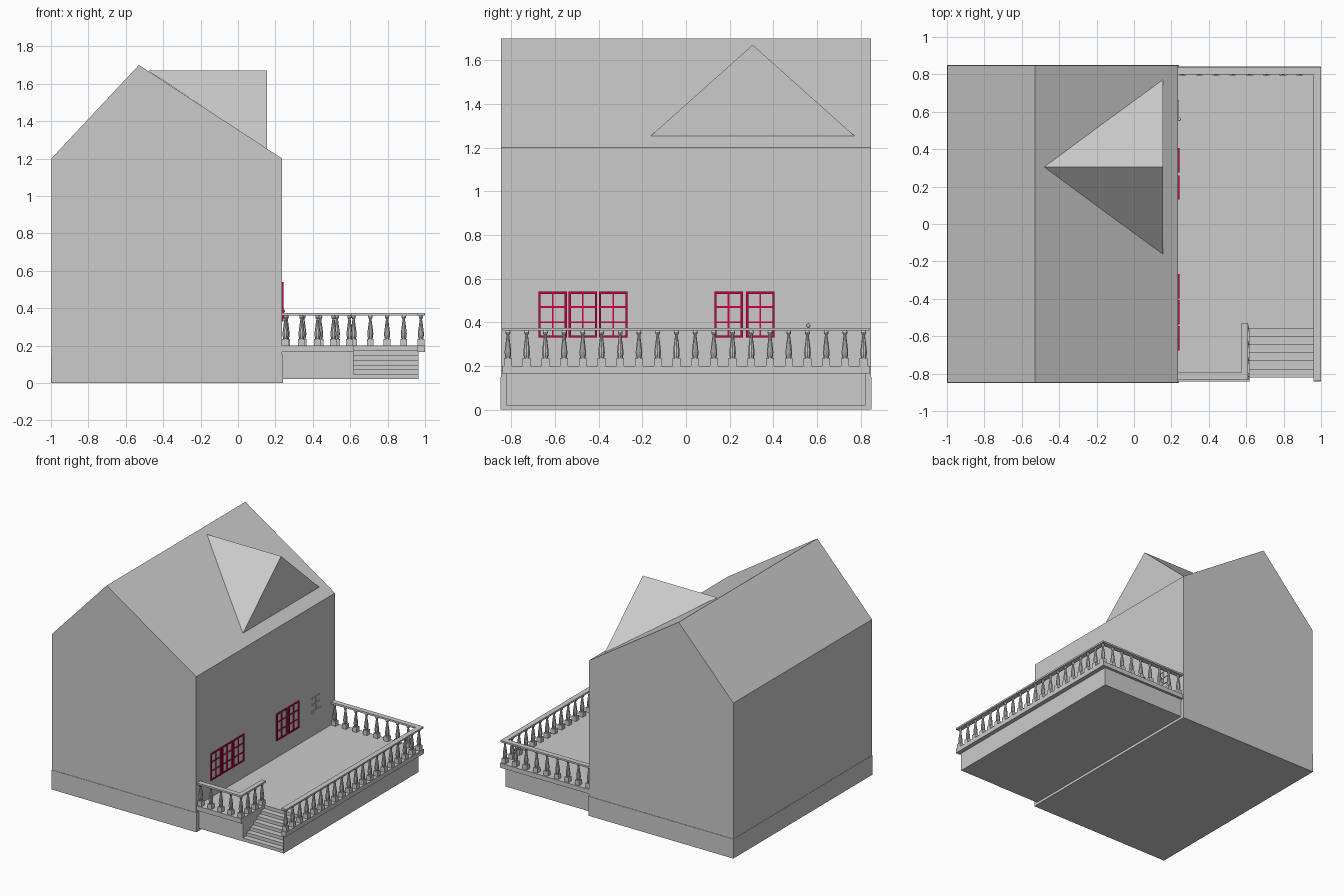
import bpy, bmesh, math
from mathutils import Vector

if "Cube" in bpy.data.objects:
    bpy.data.objects.remove(bpy.data.objects["Cube"])

red = bpy.data.materials.new("window_red")
red.diffuse_color = (0.6, 0.0, 0.06, 1)
red.use_nodes = True
red.node_tree.nodes["Principled BSDF"].inputs["Base Color"].default_value = red.diffuse_color


def finish(name, bm, mat=None):
    bmesh.ops.recalc_face_normals(bm, faces=bm.faces)
    me = bpy.data.meshes.new(name)
    bm.to_mesh(me)
    bm.free()
    ob = bpy.data.objects.new(name, me)
    bpy.context.collection.objects.link(ob)
    if mat:
        me.materials.append(mat)
    return ob


def add_box(bm, x0, x1, y0, y1, z0, z1):
    vs = bmesh.ops.create_cube(bm, size=1)["verts"]
    for v in vs:
        v.co = ((x0 + x1) / 2 + v.co.x * (x1 - x0),
                (y0 + y1) / 2 + v.co.y * (y1 - y0),
                (z0 + z1) / 2 + v.co.z * (z1 - z0))


def boxes(name, items, mat=None):
    bm = bmesh.new()
    for b in items:
        add_box(bm, *b)
    return finish(name, bm, mat)


def prism(name, pts, offset):
    bm = bmesh.new()
    f = bm.faces.new([bm.verts.new(p) for p in pts])
    r = bmesh.ops.extrude_face_region(bm, geom=[f])
    vs = [g for g in r["geom"] if isinstance(g, bmesh.types.BMVert)]
    bmesh.ops.translate(bm, verts=vs, vec=Vector(offset))
    return finish(name, bm)


# House body with asymmetric gable, and its low plinth
W = 0.847
gable = [(-0.998, 0.1), (0.236, 0.1), (0.236, 1.2), (-0.53, 1.7), (-0.998, 1.2)]
prism("house_body", [(x, -W, z) for x, z in gable], (0, 2 * W, 0))
boxes("plinth", [(-1, 0.24, -0.85, 0.85, 0, 0.15)])

# Triangular dormer
bm = bmesh.new()
a, b, c, d = [bm.verts.new(p) for p in (
    (0.155, -0.165, 1.25), (0.155, 0.775, 1.25), (0.155, 0.305, 1.67), (-0.48, 0.305, 1.67))]
for f in ((a, b, c), (a, c, d), (b, d, c), (a, d, b)):
    bm.faces.new(f)
finish("dormer", bm)


# Terrace: base and slab, both notched for the stairs
def terrace(name, x1, y1, xs, z0, z1):
    outline = [(0.22, -y1), (0.617, -y1), (0.617, -0.56), (xs, -0.56), (xs, -y1),
               (x1, -y1), (x1, y1), (0.22, y1)]
    prism(name, [(x, y, z0) for x, y in outline], (0, 0, z1 - z0))


terrace("terrace_base", 0.966, 0.822, 0.962, 0.02, 0.165)
terrace("terrace_slab", 1.0, 0.842, 0.96, 0.165, 0.2)

# Stairs descending towards the front
n = 6
depth = 0.26 / n
boxes("stairs", [(0.617, 0.963, -0.56 - depth * (i + 1), -0.56 - depth * i,
                  0.02, 0.2 - 0.18 / (n + 1) * (i + 1)) for i in range(n)])

# Handrails
Z = (0.362, 0.375)
boxes("handrail", [
    (0.96, 1.0, -0.84, 0.84, *Z),
    (0.236, 0.96, 0.80, 0.84, *Z),
    (0.236, 0.575, -0.835, -0.795, *Z),
    (0.575, 0.61, -0.835, -0.53, *Z)])

# Baluster mesh: square foot plus turned spindle
bm = bmesh.new()
add_box(bm, -0.018, 0.018, -0.018, 0.018, 0.2, 0.236)
profile = [(0.012, 0.236), (0.015, 0.25), (0.016, 0.265), (0.013, 0.29), (0.007, 0.335),
           (0.006, 0.342), (0.011, 0.348), (0.012, 0.355), (0.009, 0.363)]
S = 10
rings = [[bm.verts.new((r * math.cos(2 * math.pi * k / S), r * math.sin(2 * math.pi * k / S), z))
          for k in range(S)] for r, z in profile]
for lo, hi in zip(rings, rings[1:]):
    for k in range(S):
        bm.faces.new((lo[k], lo[(k + 1) % S], hi[(k + 1) % S], hi[k]))
bm.faces.new(rings[0])
bm.faces.new(rings[-1])
first = finish("baluster", bm)

# Baluster rows: right side, back, front, and beside the stairs
spots = [(0.978, -0.815 + 1.628 * i / 19) for i in range(20)]
spots += [(0.26 + 0.0895 * i, 0.813) for i in range(8)]
spots += [(0.254 + 0.0855 * i, -0.815) for i in range(5)]
spots += [(0.596, -0.815 + 0.0857 * i) for i in range(1, 4)]
first.location = (*spots[0], 0)
for x, y in spots[1:]:
    o = first.copy()
    o.location = (x, y, 0)
    bpy.context.collection.objects.link(o)


# Casement windows: red frame with two by three glazing bars
def window(y0, w=0.13, z0=0.33, z1=0.54):
    y1, t, x0, x1 = y0 + w, 0.01, 0.232, 0.243
    bars = [(x0, x1, y0, y0 + t, z0, z1), (x0, x1, y1 - t, y1, z0, z1),
            (x0, x1, y0, y1, z0, z0 + t), (x0, x1, y0, y1, z1 - t, z1)]
    m, h = (y0 + y1) / 2, 0.004
    bars.append((x0, x1 - 0.002, m - h, m + h, z0, z1))
    for i in (1, 2):
        z = z0 + (z1 - z0) * i / 3
        bars.append((x0, x1 - 0.002, y0, y1, z - h, z + h))
    boxes("window", bars, red)


for y in (-0.675, -0.537, -0.398, 0.13, 0.275):
    window(y)

# Door glazing bars and knob
boxes("door_bars", [(0.232, 0.241, 0.611, 0.619, 0.385, 0.495)] +
      [(0.232, 0.241, 0.565, 0.662, z - 0.004, z + 0.004) for z in (0.389, 0.441, 0.491)])
bm = bmesh.new()
bmesh.ops.create_uvsphere(bm, u_segments=10, v_segments=6, radius=0.009)
bmesh.ops.translate(bm, verts=bm.verts, vec=(0.243, 0.56, 0.385))
finish("door_knob", bm)
